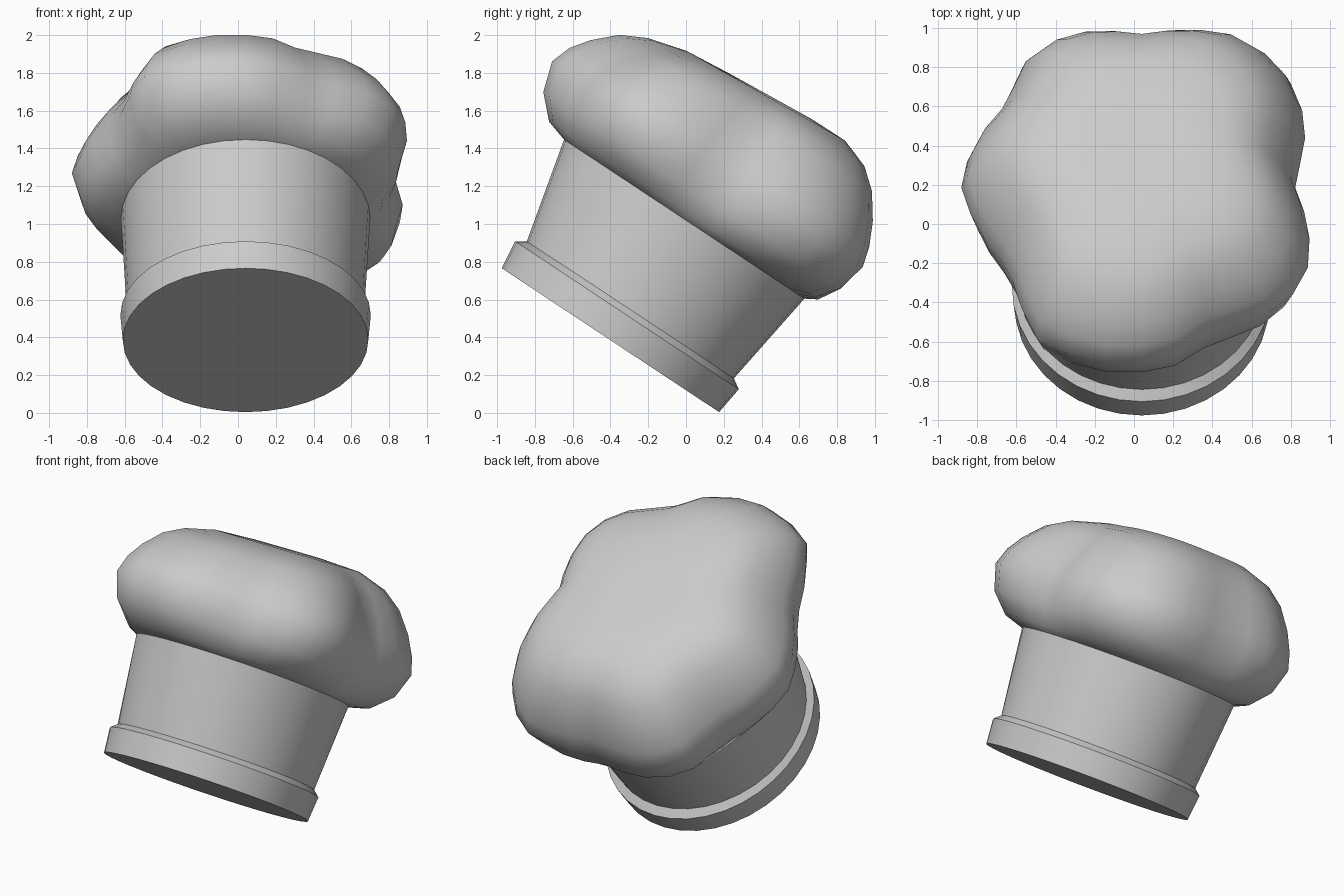
import bpy, math
from math import radians, sin, cos, pi

if "Cube" in bpy.data.objects:
    bpy.data.objects.remove(bpy.data.objects["Cube"])

SEG = 36
TILT = radians(-33.5)
ORIGIN = (0.04, -0.40, 0.385)


def loft(name, rings, cap_start=False, cap_end=False, peak=None, angle=35):
    """Skin a stack of closed rings; optionally cap the ends or close to a peak."""
    verts = [p for ring in rings for p in ring]
    faces = []
    for k in range(len(rings) - 1):
        for i in range(SEG):
            j = (i + 1) % SEG
            a, b = k * SEG, (k + 1) * SEG
            faces.append((a + i, a + j, b + j, b + i))
    last = (len(rings) - 1) * SEG
    if cap_start:
        faces.append(tuple(reversed(range(SEG))))
    if cap_end:
        faces.append(tuple(range(last, last + SEG)))
    if peak:
        verts.append(peak)
        for i in range(SEG):
            faces.append((last + i, last + (i + 1) % SEG, len(verts) - 1))
    me = bpy.data.meshes.new(name)
    me.from_pydata(verts, [], faces)
    ob = bpy.data.objects.new(name, me)
    bpy.context.collection.objects.link(ob)
    ob.location = ORIGIN
    ob.rotation_euler = (TILT, 0, 0)
    bpy.ops.object.select_all(action='DESELECT')
    ob.select_set(True)
    bpy.context.view_layer.objects.active = ob
    bpy.ops.object.shade_smooth_by_angle(angle=radians(angle))
    return ob


def ellipse(z, rx, ry, cy=0.0):
    return [(rx * cos(2 * pi * i / SEG), cy + ry * sin(2 * pi * i / SEG), z)
            for i in range(SEG)]


# Headband with a slight flare and bevelled top lip
loft("headband", [ellipse(0, .65, .69), ellipse(.158, .663, .71),
                  ellipse(.193, .63, .655)], cap_start=True)

# Tapered stem
stem_top = ellipse(.75, .66, .763, -.028)
loft("stem", [ellipse(.18, .628, .655), stem_top])

# Five-lobed outline of the puffy crown: (angle in degrees, radius)
OUTLINE = [(2, .77), (12, .83), (25, .92), (42, 1.00), (57, 1.02), (76, .93), (89, .87),
           (104, .92), (116, .97), (130, .95), (146, .84), (167, .90),
           (180, .92), (196, .87), (215, .83), (226, .91), (241, 1.08),
           (263, 1.09), (279, 1.05), (293, .94), (309, 1.00), (325, 1.01),
           (337, .93), (350, .84), (362, .77)]


def radius(deg):
    if deg < 2:
        deg += 360
    for (a0, r0), (a1, r1) in zip(OUTLINE, OUTLINE[1:]):
        if a0 <= deg <= a1:
            return r0 + (r1 - r0) * (deg - a0) / (a1 - a0)


def lobe_ring(z, k, lobed, blend=1.0, tilt=0.0):
    """Outline scaled by k, softened by lobed, blended with the stem rim."""
    ring = []
    for i in range(SEG):
        t = 2 * pi * i / SEG
        r = k * (.93 + (radius(i * 360 / SEG) - .93) * lobed)
        x, y = r * cos(t), r * sin(t)
        sx, sy, _ = stem_top[i]
        ring.append((sx + (x - sx) * blend, sy + (y - sy) * blend, z + tilt * y))
    return ring


# Puffy crown
loft("puffy_crown", [
    stem_top,
    lobe_ring(.785, 1.0, 1.0, .42),
    lobe_ring(.90, 1.0, 1.0, .82),
    lobe_ring(1.06, 1.0, 1.0),
    lobe_ring(1.17, .965, 1.0),
    lobe_ring(1.28, .90, 1.0, tilt=.015),
    lobe_ring(1.40, .80, .95, tilt=.03),
    lobe_ring(1.48, .68, .85, tilt=.05),
    lobe_ring(1.535, .50, .6, tilt=.07),
    lobe_ring(1.545, .26, .3, tilt=.08),
], peak=(0, 0, 1.545), angle=75)
